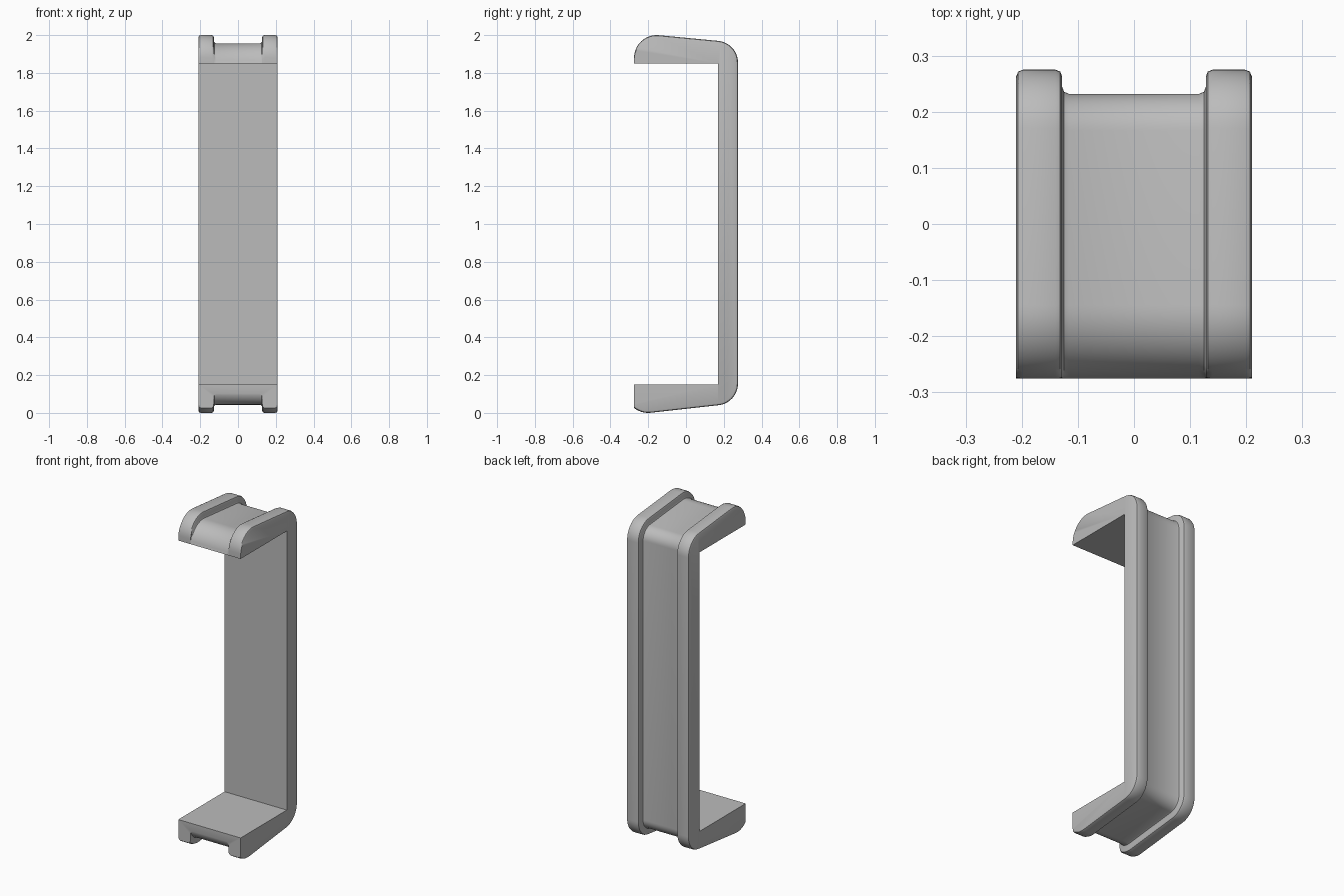
import bpy, bmesh
from math import sin, cos, radians

default = bpy.data.objects.get("Cube")
if default:
    bpy.data.objects.remove(default)


def arc(cy, cz, r, a0, a1, n=12):
    """Points (y, z) on an arc, angles in degrees."""
    angles = [radians(a0 + (a1 - a0) * i / n) for i in range(n + 1)]
    return [(cy + r * cos(a), cz + r * sin(a)) for a in angles]


# Side outline of the rims and of the channel floor, from top tip to bottom tip
DEPTH = 0.043
TIP, INNER = -0.275, 0.17
rim = ([(TIP, 1.85)] + arc(-0.155, 1.88, 0.12, 180, 85)
       + arc(0.16, 1.855, 0.115, 85, 0) + arc(0.16, 0.155, 0.115, 0, -84)
       + arc(-0.2, 0.12, 0.12, -84, -128.7))
floor = ([(TIP, 1.85)] + arc(-0.155, 1.88 - DEPTH, 0.12, 173, 85)
         + arc(0.16, 1.855, 0.115 - DEPTH, 85, 0)
         + arc(0.16, 0.155, 0.115 - DEPTH, 0, -84)
         + arc(-0.2, 0.12, 0.12 - DEPTH, -84, -167))

# Half cross-section: x position and depth (0 = rim top, 1 = channel floor)
half = [(0.21, 0.28), (0.2065, 0.08), (0.198, 0), (0.14, 0), (0.1315, 0.08),
        (0.128, 0.28), (0.128, 0.72), (0.1315 - 0.007, 0.92), (0.116, 1)]
section = half + [(-x, t) for x, t in reversed(half)]

bm = bmesh.new()

# Channelled outer surface
rows = []
for (py, pz), (qy, qz) in zip(rim, floor):
    rows.append([bm.verts.new((x, py + (qy - py) * t, pz + (qz - pz) * t))
                 for x, t in section])
for a, b in zip(rows, rows[1:]):
    for i in range(len(section) - 1):
        bm.faces.new((a[i], a[i + 1], b[i + 1], b[i]))

# Flat inner faces: arm undersides, back wall and the lower front edge
corners = [(INNER, 1.85), (INNER, 0.15), (TIP, 0.15)]
pos = [bm.verts.new((0.21, y, z)) for y, z in corners]
neg = [bm.verts.new((-0.21, y, z)) for y, z in corners]
bm.faces.new(rows[0] + [neg[0], pos[0]])
for i in range(2):
    bm.faces.new((pos[i], neg[i], neg[i + 1], pos[i + 1]))
bm.faces.new(rows[-1] + [neg[2], pos[2]])

# Flat sides
bm.faces.new([r[0] for r in rows] + pos[::-1])
bm.faces.new([r[-1] for r in rows] + neg[::-1])

bmesh.ops.remove_doubles(bm, verts=bm.verts, dist=0.0005)
bmesh.ops.recalc_face_normals(bm, faces=bm.faces)
mesh = bpy.data.meshes.new("channelled_bracket")
bm.to_mesh(mesh)
bm.free()

# Plain grey finish
grey = bpy.data.materials.new("plain grey")
grey.use_nodes = True
colour = (0.5, 0.5, 0.5, 1)
grey.diffuse_color = colour
grey.node_tree.nodes["Principled BSDF"].inputs["Base Color"].default_value = colour
mesh.materials.append(grey)

bracket = bpy.data.objects.new("channelled_bracket", mesh)
bpy.context.collection.objects.link(bracket)
bpy.context.view_layer.objects.active = bracket
bracket.select_set(True)
bpy.ops.object.shade_smooth_by_angle(angle=radians(35))
